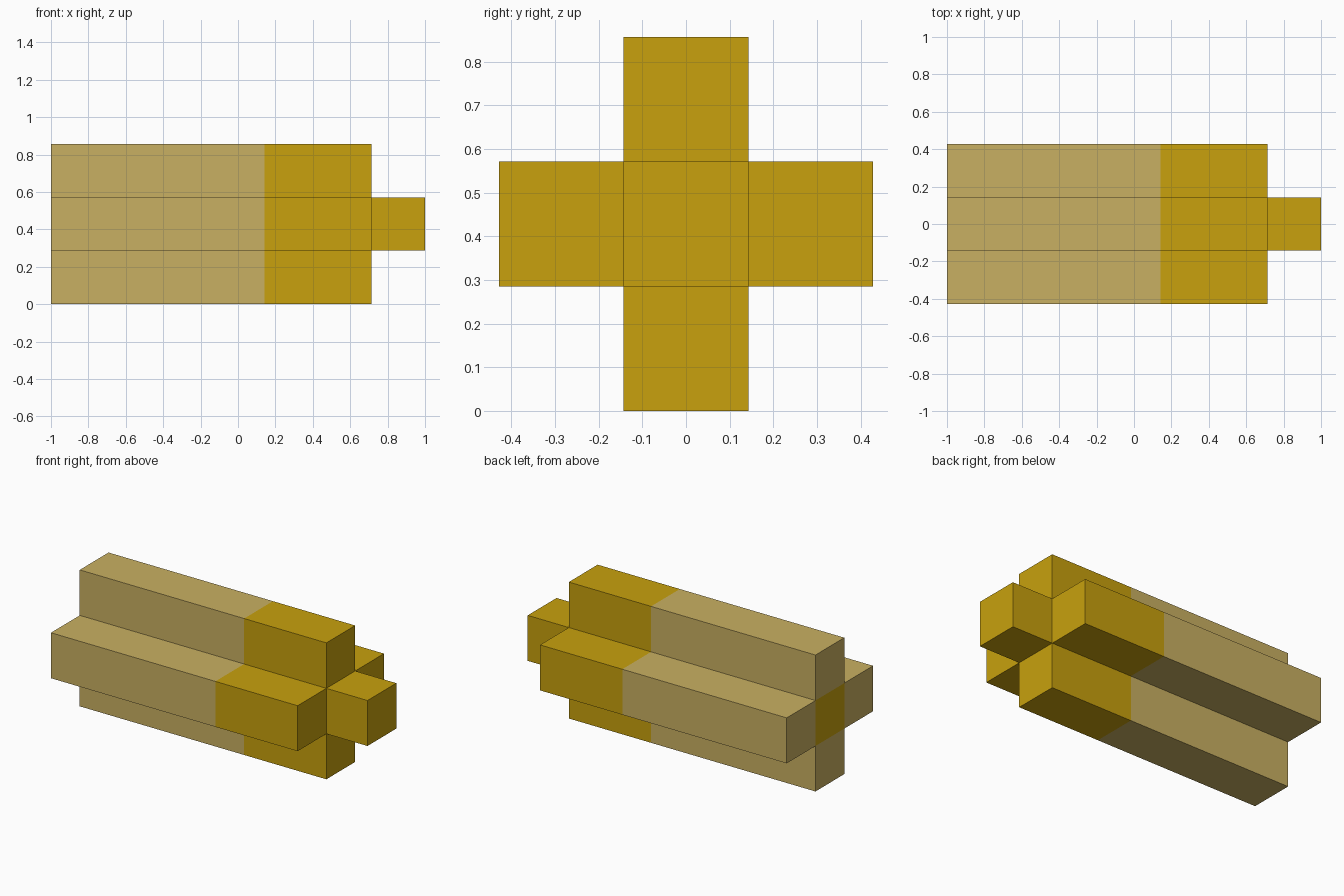
import bpy, bmesh

if "Cube" in bpy.data.objects:
    bpy.data.objects.remove(bpy.data.objects["Cube"])

U = 2 / 7                      # one block
X0, X_SPLIT, X_END, X_TIP = -1, -1 + 4 * U, -1 + 6 * U, 1
CROSS = {(0, 0), (1, 0), (-1, 0), (0, 1), (0, -1)}   # cells in (y, z)


def material(name, rgb):
    m = bpy.data.materials.new(name)
    m.diffuse_color = (*rgb, 1)
    m.use_nodes = True
    m.node_tree.nodes["Principled BSDF"].inputs["Base Color"].default_value = m.diffuse_color
    return m


tan = material("tan", (0.584, 0.434, 0.122))
gold = material("gold", (0.578, 0.356, 0.004))

bm = bmesh.new()


def quad(points, mat):
    verts = [bm.verts.new((x, y * U, (z + 1.5) * U)) for x, y, z in points]
    bm.faces.new(verts).material_index = mat


def side_walls(cells, x0, x1, mat):
    """Outer walls of a prism whose section is made of square cells."""
    for y, z in cells:
        for dy, dz in ((1, 0), (-1, 0), (0, 1), (0, -1)):
            if (y + dy, z + dz) not in cells:
                cy, cz, hy, hz = y + dy / 2, z + dz / 2, -dz / 2, dy / 2
                a, b = (cy - hy, cz - hz), (cy + hy, cz + hz)
                quad([(x0, *a), (x0, *b), (x1, *b), (x1, *a)], mat)


def cap(cell, x, mat):
    y, z = cell
    quad([(x, y + a, z + b) for a, b in
          ((-.5, -.5), (.5, -.5), (.5, .5), (-.5, .5))], mat)


# Cross-shaped body: tan rear, gold front
side_walls(CROSS, X0, X_SPLIT, 0)
side_walls(CROSS, X_SPLIT, X_END, 1)
# Square tip on the gold end
side_walls({(0, 0)}, X_END, X_TIP, 1)
# End faces, with the gold core showing at the rear
for c in CROSS:
    core = c == (0, 0)
    cap(c, X0, 1 if core else 0)
    cap(c, X_TIP if core else X_END, 1)

bmesh.ops.remove_doubles(bm, verts=bm.verts, dist=1e-4)
bmesh.ops.recalc_face_normals(bm, faces=bm.faces)

mesh = bpy.data.meshes.new("cross_bar")
bm.to_mesh(mesh)
bm.free()
mesh.materials.append(tan)
mesh.materials.append(gold)
obj = bpy.data.objects.new("cross_bar", mesh)
bpy.context.collection.objects.link(obj)
